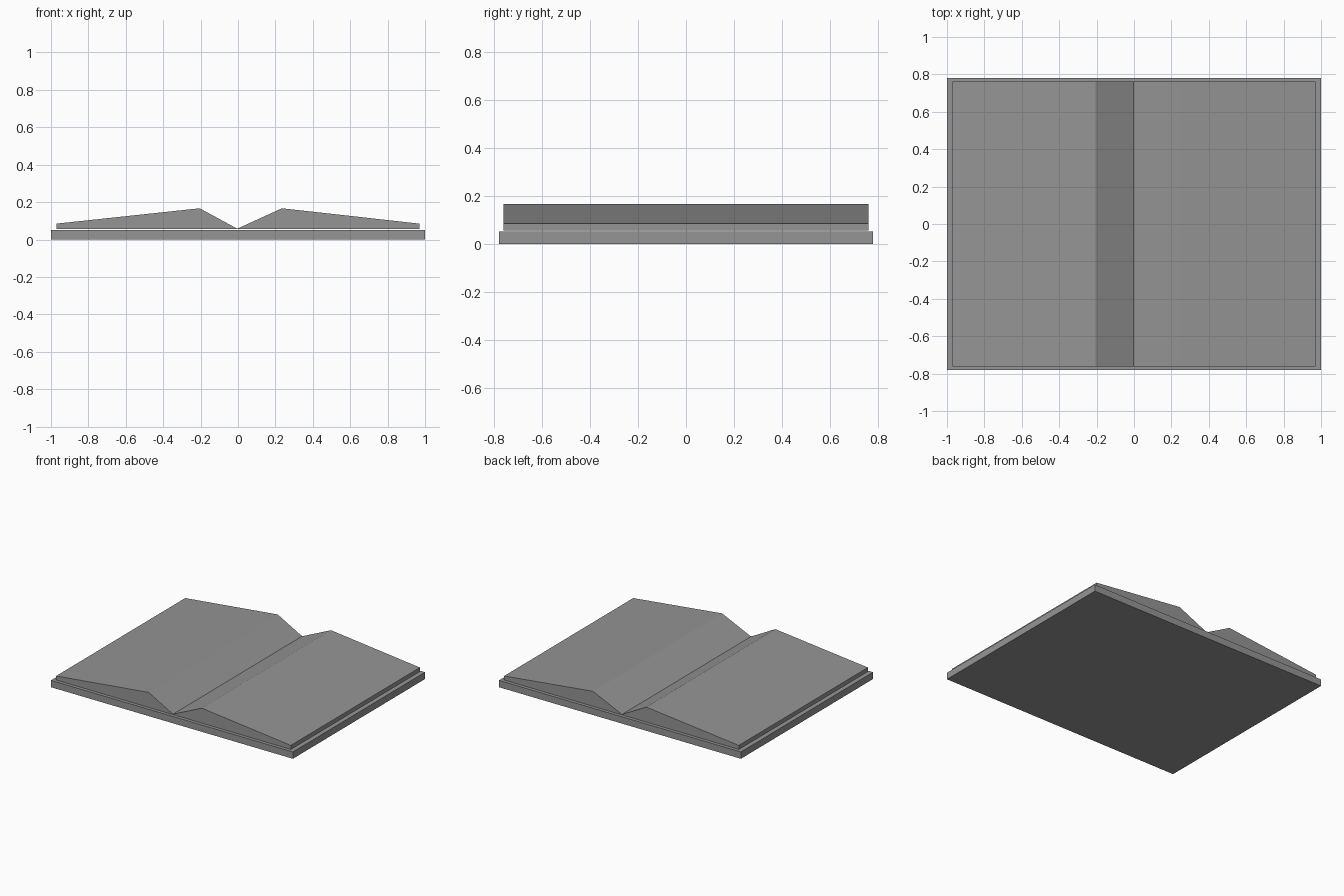
import bpy

if "Cube" in bpy.data.objects:
    bpy.data.objects.remove(bpy.data.objects["Cube"])

# Dark grey shared by all parts
grey = bpy.data.materials.new("dark_grey")
grey.diffuse_color = (0.3, 0.3, 0.3, 1)
grey.use_nodes = True
grey.node_tree.nodes["Principled BSDF"].inputs["Base Color"].default_value = grey.diffuse_color


def extrude_profile(name, profile, half_depth):
    """Extrude an x-z outline along y into a closed solid."""
    n = len(profile)
    verts = [(x, y, z) for y in (-half_depth, half_depth) for x, z in profile]
    faces = [tuple(range(n)), tuple(reversed(range(n, 2 * n)))]
    faces += [(i, i + n, (i + 1) % n + n, (i + 1) % n) for i in range(n)]
    mesh = bpy.data.meshes.new(name)
    mesh.from_pydata(verts, [], faces)
    mesh.materials.append(grey)
    obj = bpy.data.objects.new(name, mesh)
    bpy.context.collection.objects.link(obj)
    return obj


# Flat cover lying open
extrude_profile("cover", [(-1, 0), (1, 0), (1, 0.051), (-1, 0.051)], 0.78)

# Pages rise from each outer edge to a ridge, then fall to the central gutter
pages = [(-0.97, 0.055), (0.97, 0.055), (0.97, 0.085), (0.235, 0.167),
         (-0.004, 0.058), (-0.205, 0.167), (-0.97, 0.085)]
extrude_profile("pages", pages, 0.762)
